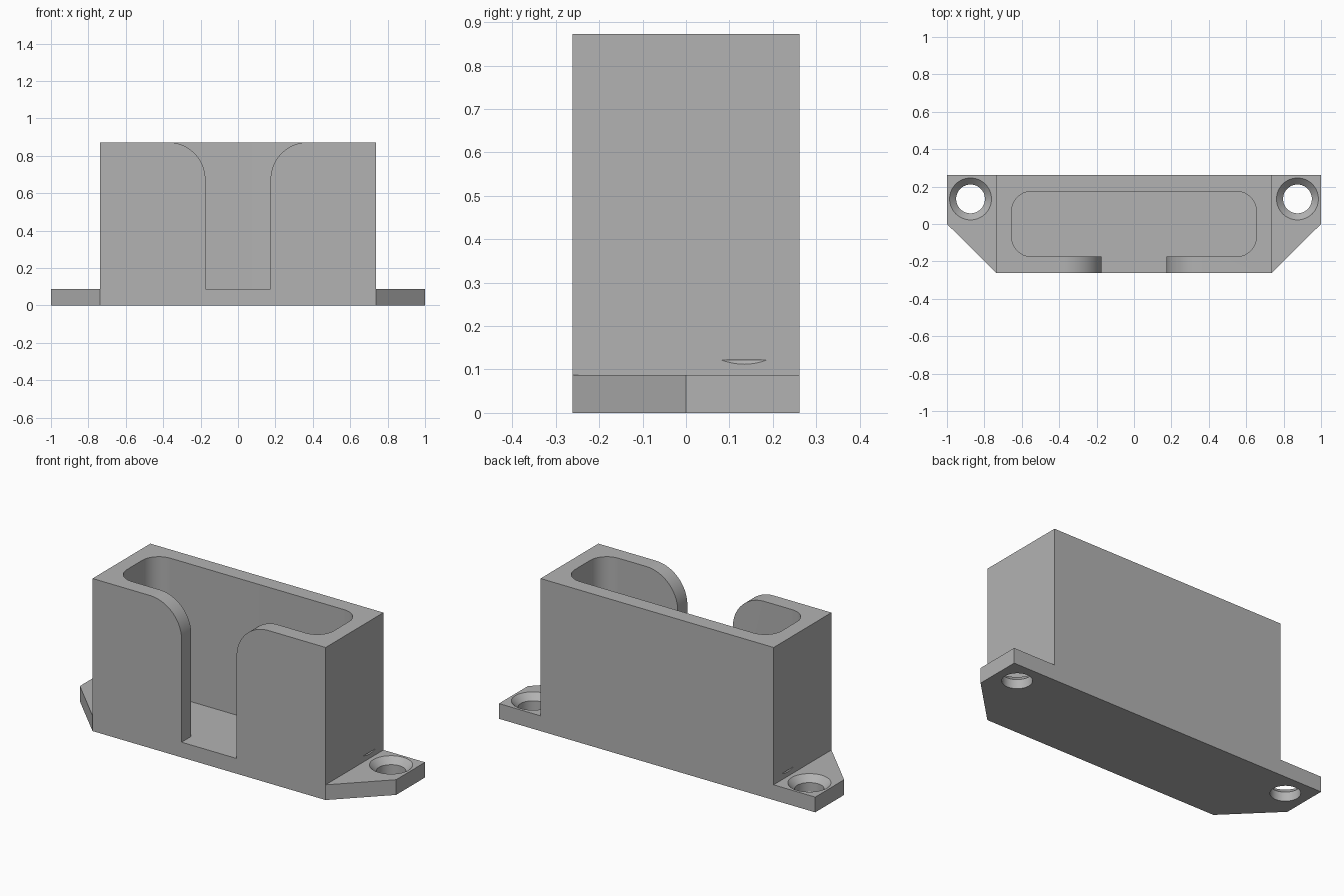
import bpy, bmesh
from math import sin, cos, pi, radians
from mathutils import Matrix, Vector

cube = bpy.data.objects.get("Cube")
if cube:
    bpy.data.objects.remove(cube, do_unlink=True)

HALF_X, HALF_Y, TOP = 1.0, 0.261, 0.872      # overall envelope
BODY_X, FLOOR = 0.737, 0.087                 # box half width, base thickness

grey = bpy.data.materials.new("plain grey")
grey.use_nodes = True
colour = (0.45, 0.45, 0.45, 1)
grey.diffuse_color = colour
grey.node_tree.nodes["Principled BSDF"].inputs["Base Color"].default_value = colour


def prism(name, outline, low, high, along_y=False):
    """Extrude a 2D outline along z, or an x-z outline along y."""
    bm = bmesh.new()
    verts = [bm.verts.new((a, low, b) if along_y else (a, b, low)) for a, b in outline]
    face = bm.faces.new(verts)
    new = bmesh.ops.extrude_face_region(bm, geom=[face])["geom"]
    step = Vector((0, high - low, 0) if along_y else (0, 0, high - low))
    bmesh.ops.translate(bm, vec=step, verts=[v for v in new if isinstance(v, bmesh.types.BMVert)])
    return finish(name, bm)


def finish(name, bm):
    bmesh.ops.recalc_face_normals(bm, faces=bm.faces)
    mesh = bpy.data.meshes.new(name)
    bm.to_mesh(mesh)
    bm.free()
    mesh.materials.append(grey)
    obj = bpy.data.objects.new(name, mesh)
    bpy.context.collection.objects.link(obj)
    return obj


def arc(cx, cy, r, start, end, steps=16):
    angles = [radians(start + (end - start) * i / steps) for i in range(steps + 1)]
    return [(cx + r * cos(a), cy + r * sin(a)) for a in angles]


def mirrored(points):
    return points + [(-x, y) for x, y in reversed(points)]


def cone(name, x, y, low, high, r_low, r_high):
    bm = bmesh.new()
    bmesh.ops.create_cone(bm, cap_ends=True, segments=64, radius1=r_low, radius2=r_high,
                          depth=high - low,
                          matrix=Matrix.Translation((x, y, (low + high) / 2)))
    return finish(name, bm)


def cut(target, cutter):
    mod = target.modifiers.new("cut", 'BOOLEAN')
    mod.operation, mod.solver, mod.object = 'DIFFERENCE', 'EXACT', cutter
    bpy.context.view_layer.objects.active = target
    bpy.ops.object.modifier_apply(modifier=mod.name)
    bpy.data.objects.remove(cutter, do_unlink=True)


# Full-height block with the plan shape of the base
holder = prism("wall_holder", mirrored([(BODY_X, -HALF_Y), (HALF_X, 0), (HALF_X, HALF_Y)]), 0, TOP)

# Step down to the mounting ears, then drill the countersunk screw holes
for s in (-1, 1):
    step = [(s * BODY_X, -1), (s * 1.5, -1), (s * 1.5, 1), (s * BODY_X, 1)]
    cut(holder, prism("ear_step", step, FLOOR, 1.2))
    cut(holder, cone("screw_hole", s * 0.874, 0.134, -0.1, 0.2, 0.077, 0.077))
    # cone carried on above the ear so its rim lands at the right radius
    cut(holder, cone("countersink", s * 0.874, 0.134, FLOOR - 0.035, FLOOR + 0.035, 0.077, 0.147))

# Rounded pocket
px, py, r = 0.654, 0.174, 0.105
pocket = mirrored(arc(px - r, r - py, r, -90, 0) + arc(px - r, py - r, r, 0, 90))
cut(holder, prism("pocket", pocket, FLOOR, 1.2))

# Front slot flaring out to the rim
sx, flare = 0.174, 0.2
slot = mirrored([(sx, FLOOR)] + arc(sx + flare, TOP - flare, flare, 180, 90, 24) + [(sx + flare, 1.2)])
cut(holder, prism("front_slot", slot, -0.5, 0, along_y=True))

# Merge coplanar faces and smooth the curved walls
bm = bmesh.new()
bm.from_mesh(holder.data)
bmesh.ops.remove_doubles(bm, verts=bm.verts, dist=0.0001)
bmesh.ops.dissolve_limit(bm, angle_limit=radians(0.5), verts=bm.verts, edges=bm.edges)
bm.to_mesh(holder.data)
bm.free()
bpy.ops.object.select_all(action='DESELECT')
holder.select_set(True)
bpy.context.view_layer.objects.active = holder
bpy.ops.object.shade_smooth_by_angle(angle=radians(30))
